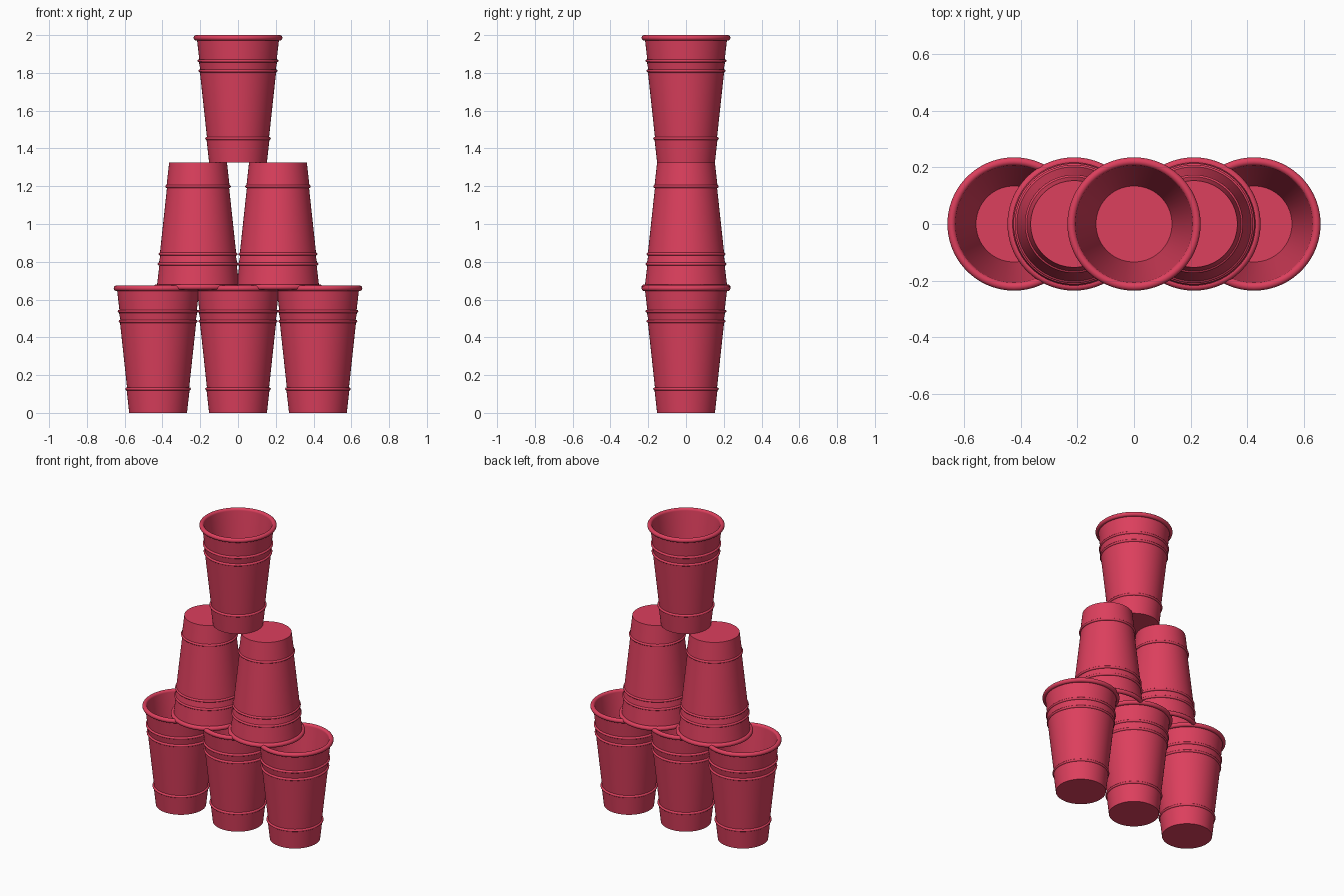
import bpy, bmesh
from math import pi, sin, cos, radians

if "Cube" in bpy.data.objects:
    bpy.data.objects.remove(bpy.data.objects["Cube"])

SEGMENTS = 72
HEIGHT = 0.674            # full cup height including the rolled rim
BASE_R = 0.153            # outer radius at the closed end
SLOPE = (0.217 - BASE_R) / 0.65
SPACING = 0.423           # distance between neighbouring cups
LEVEL = 0.652             # height at which the second row's mouths rest

red = bpy.data.materials.new("red_plastic")
red.diffuse_color = (0.72, 0.05, 0.11, 1)
red.use_nodes = True
red.node_tree.nodes["Principled BSDF"].inputs["Base Color"].default_value = red.diffuse_color


def wall(z):
    return BASE_R + SLOPE * z


def arc(r, z, radius, start, end, steps):
    """Points of a circular arc in the profile plane."""
    return [(r + radius * cos(radians(start + (end - start) * i / steps)),
             z + radius * sin(radians(start + (end - start) * i / steps)))
            for i in range(steps + 1)]


def cup_mesh():
    # closed end and outer wall with three raised bands
    profile = [(0, 0), (BASE_R, 0)]
    for z in (0.127, 0.485, 0.538):
        profile += arc(wall(z), z, 0.008, -84, 96, 8)
    # rolled rim, then the inner wall and inner floor
    profile += arc(0.2205, HEIGHT - 0.0145, 0.0145, -105, 180, 16)
    profile += [(0.134, 0.015), (0, 0.015)]

    bm = bmesh.new()
    verts = [bm.verts.new((r, 0, z)) for r, z in profile]
    edges = [bm.edges.new(pair) for pair in zip(verts, verts[1:])]
    bmesh.ops.spin(bm, geom=verts + edges, cent=(0, 0, 0), axis=(0, 0, 1),
                   angle=2 * pi, steps=SEGMENTS, use_duplicate=False)
    bmesh.ops.remove_doubles(bm, verts=bm.verts[:], dist=0.0002)
    bmesh.ops.recalc_face_normals(bm, faces=bm.faces[:])
    mesh = bpy.data.meshes.new("cup")
    bm.to_mesh(mesh)
    bm.free()
    mesh.materials.append(red)
    return mesh


def place_cup(name, x, z, inverted=False):
    cup = bpy.data.objects.new(name, mesh)
    cup.location = (x, 0, z + (HEIGHT if inverted else 0))
    cup.rotation_euler = (pi if inverted else 0, 0, 0)
    bpy.context.collection.objects.link(cup)
    return cup


mesh = cup_mesh()

# bottom row: three upright cups
for side, i in (("left", -1), ("middle", 0), ("right", 1)):
    place_cup("bottom_cup_" + side, i * SPACING, 0)

# second row: two upside-down cups
for side, i in (("left", -0.5), ("right", 0.5)):
    place_cup("second_row_cup_" + side, i * SPACING, LEVEL, inverted=True)

# top: one upright cup
top = place_cup("top_cup", 0, LEVEL + HEIGHT)

# smooth walls with crisp edges at the bands and closed end (shared mesh)
bpy.context.view_layer.objects.active = top
top.select_set(True)
bpy.ops.object.shade_smooth_by_angle(angle=radians(35))
